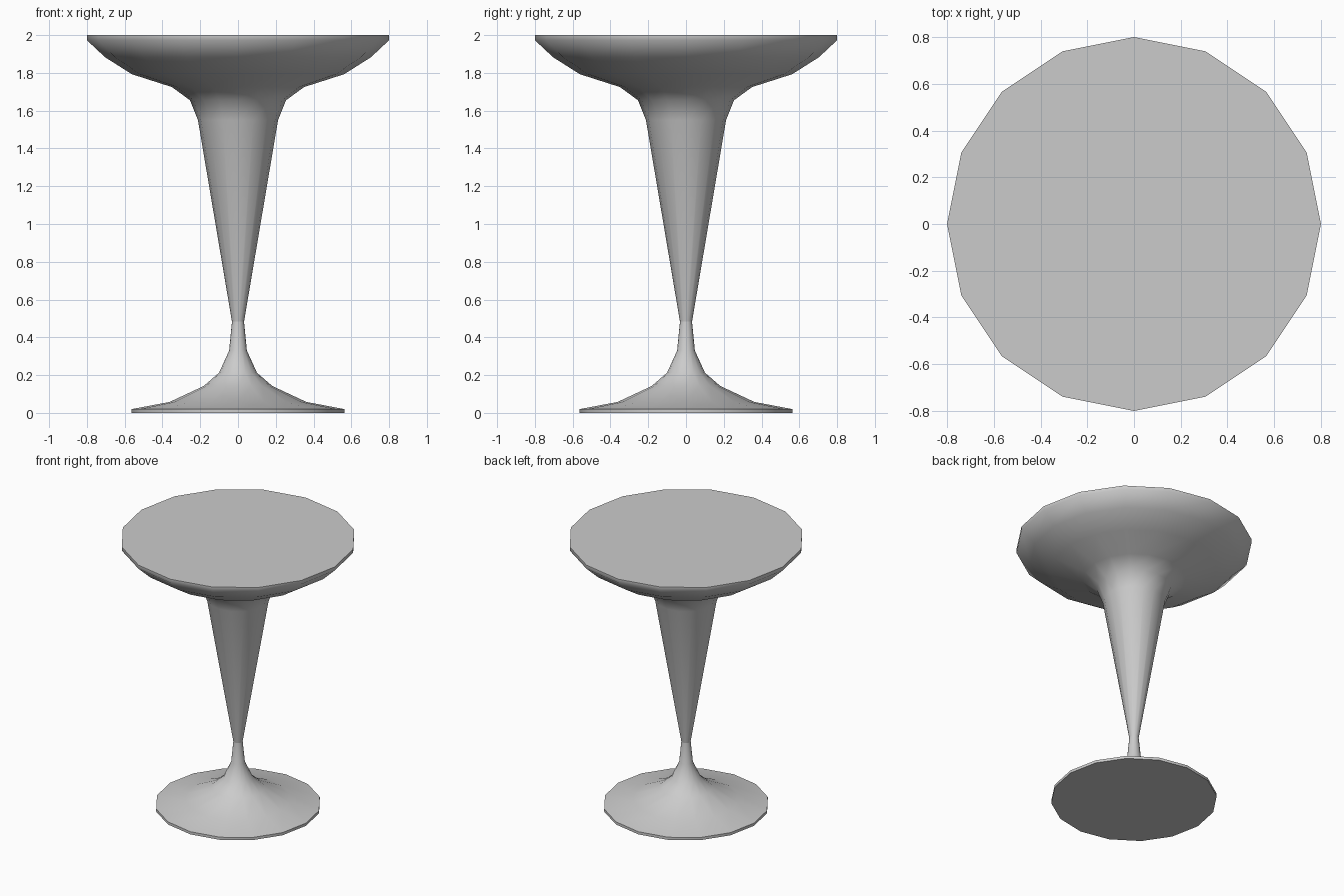
import bpy, bmesh, math

if "Cube" in bpy.data.objects:
    bpy.data.objects.remove(bpy.data.objects["Cube"])

SIDES = 16

def lathe(name, profile, cap_bottom=False, cap_top=False):
    """Revolve an (r, z) profile around z, with optional flat end caps."""
    bm = bmesh.new()
    rings = [[bm.verts.new((r * math.cos(2 * math.pi * i / SIDES),
                            r * math.sin(2 * math.pi * i / SIDES), z))
              for i in range(SIDES)] for r, z in profile]
    for lo, hi in zip(rings, rings[1:]):
        for i in range(SIDES):
            j = (i + 1) % SIDES
            bm.faces.new((lo[i], lo[j], hi[j], hi[i]))
    if cap_bottom:
        bm.faces.new(rings[0][::-1])
    if cap_top:
        bm.faces.new(rings[-1])
    mesh = bpy.data.meshes.new(name)
    bm.to_mesh(mesh)
    bm.free()
    obj = bpy.data.objects.new(name, mesh)
    bpy.context.collection.objects.link(obj)
    bpy.ops.object.select_all(action='DESELECT')
    obj.select_set(True)
    bpy.context.view_layer.objects.active = obj
    bpy.ops.object.shade_smooth_by_angle(angle=math.radians(60))
    return obj

# Flared foot rising to the narrow neck
lathe("pedestal_base",
      [(0.563, 0), (0.563, 0.02), (0.362, 0.058), (0.182, 0.142),
       (0.10, 0.213), (0.047, 0.33), (0.032, 0.483)], cap_bottom=True)

# Tapered stem widening into the dished table top
lathe("stem_and_top",
      [(0.032, 0.483), (0.212, 1.55), (0.254, 1.655), (0.35, 1.725),
       (0.562, 1.793), (0.704, 1.883), (0.80, 1.973), (0.80, 2.0)], cap_top=True)
